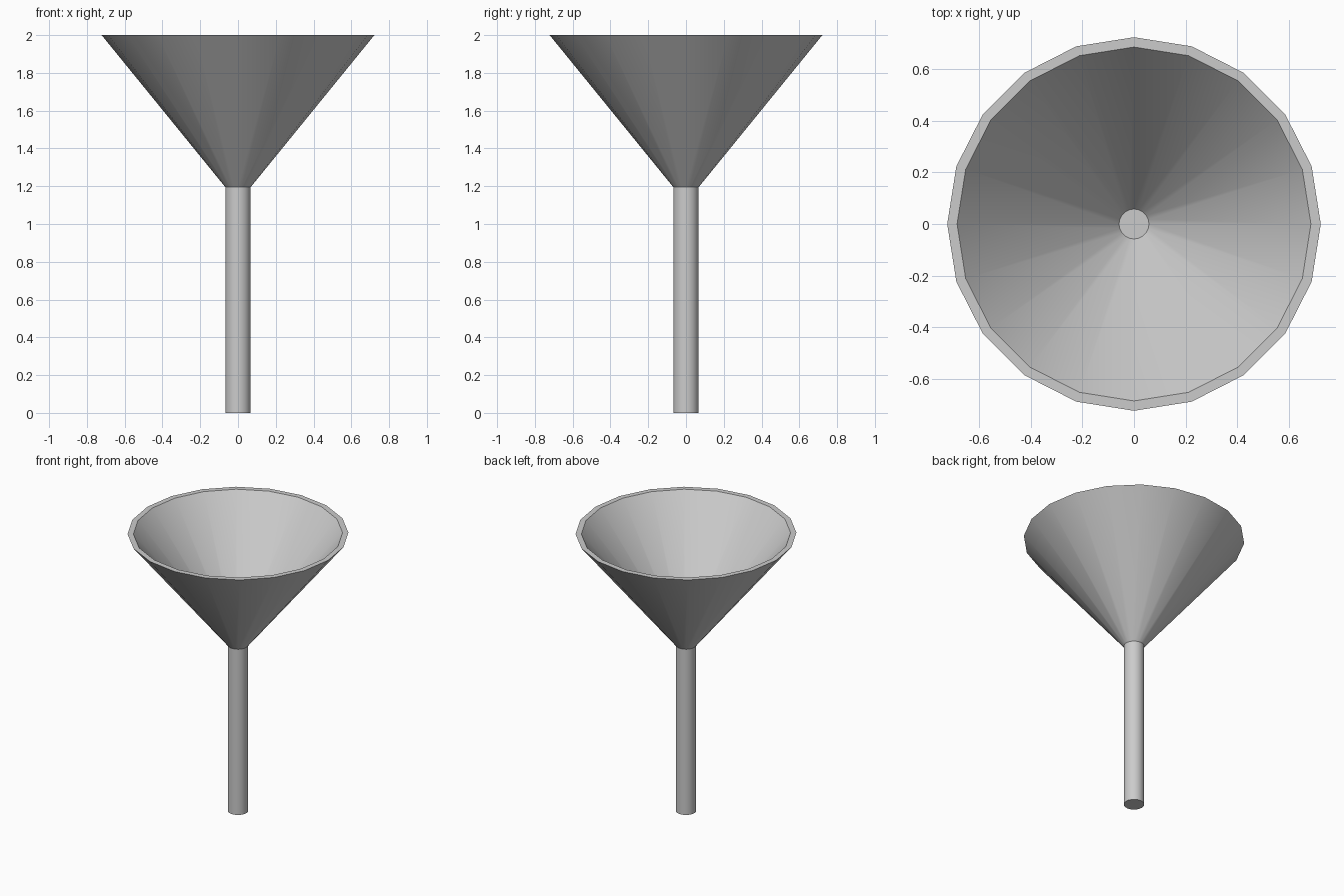
import bpy, bmesh, math

if "Cube" in bpy.data.objects:
    bpy.data.objects.remove(bpy.data.objects["Cube"])

SIDES = 20

# Half profile (radius, z): stem base, stem top, outer rim, inner rim, bowl floor
PROFILE = [(0.067, 0), (0.067, 1.195), (0.722, 2), (0.684, 2), (0.058, 1.235)]


def lathe(name, profile, sides):
    """Revolve a half profile around z, capping both ends."""
    bm = bmesh.new()
    rings = []
    for r, z in profile:
        rings.append([bm.verts.new((r * math.cos(2 * math.pi * i / sides),
                                    r * math.sin(2 * math.pi * i / sides), z))
                      for i in range(sides)])
    for a, b in zip(rings, rings[1:]):
        for i in range(sides):
            j = (i + 1) % sides
            bm.faces.new((a[i], a[j], b[j], b[i]))
    bm.faces.new(rings[0][::-1])
    bm.faces.new(rings[-1])
    bmesh.ops.recalc_face_normals(bm, faces=bm.faces)
    mesh = bpy.data.meshes.new(name)
    bm.to_mesh(mesh)
    bm.free()
    obj = bpy.data.objects.new(name, mesh)
    bpy.context.collection.objects.link(obj)
    return obj


# Funnel: slim closed stem flaring into a hollow conical bowl
funnel = lathe("funnel", PROFILE, SIDES)
bpy.context.view_layer.objects.active = funnel
funnel.select_set(True)
bpy.ops.object.shade_smooth_by_angle(angle=math.radians(30))
